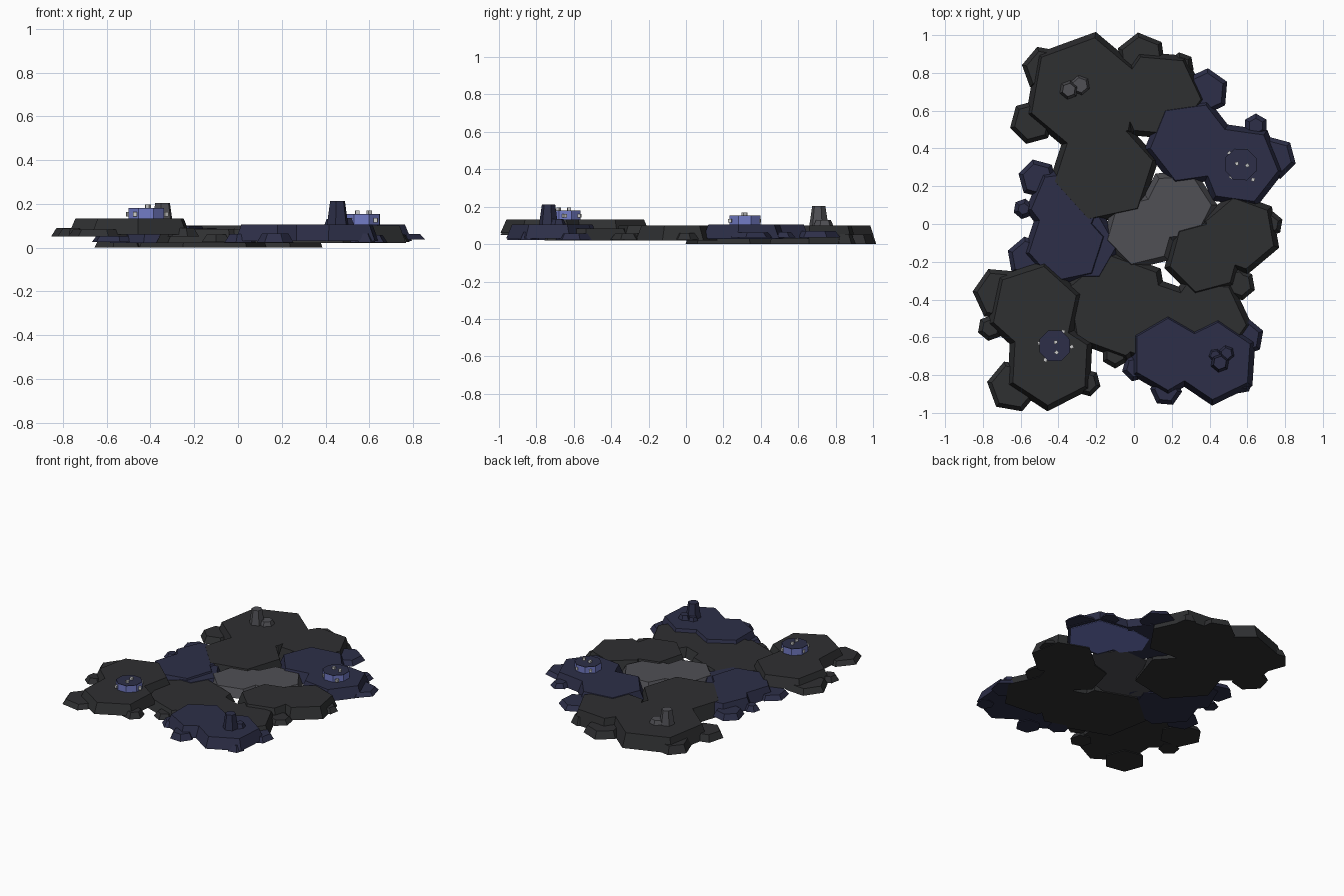
import bpy, bmesh, math

def material(name, rgb):
    m = bpy.data.materials.new(name)
    m.diffuse_color = (*rgb, 1)
    return m

DARK = material("dark_stone", (0.028, 0.029, 0.031))
NAVY = material("navy_stone", (0.026, 0.028, 0.065))
GREY = material("grey_stone", (0.08, 0.08, 0.09))
BLUE = material("blue_stone", (0.17, 0.20, 0.56))
PALE = material("pale_stone", (0.7, 0.7, 0.7))

def frustum(bm, x, y, r, rot, z0, z1, flare=0.032, n=6):
    """Tapered prism: r is the top radius, flare widens the base."""
    rings = []
    for rad, z in ((r + flare, z0), (r, z1)):
        rings.append([bm.verts.new((x + rad * math.cos(math.radians(rot) + 2 * math.pi * i / n),
                                    y + rad * math.sin(math.radians(rot) + 2 * math.pi * i / n), z))
                      for i in range(n)])
    bm.faces.new(rings[0][::-1])
    bm.faces.new(rings[1])
    for i in range(n):
        j = (i + 1) % n
        bm.faces.new((rings[0][i], rings[0][j], rings[1][j], rings[1][i]))

def build(name, mat, parts):
    bm = bmesh.new()
    for p in parts:
        frustum(bm, *p)
    me = bpy.data.meshes.new(name)
    bm.to_mesh(me)
    bm.free()
    me.materials.append(mat)
    ob = bpy.data.objects.new(name, me)
    bpy.context.collection.objects.link(ob)

def plates(name, mat, z0, z1, main, z0s=0, z1s=0, rim=()):
    """Cluster of large slabs (x, y, r, rot) with lower small slabs around its rim."""
    build(name, mat, [(*m, z0, z1) for m in main] +
          [(*s, z0s, z1s - 0.004 * (i % 3), 0.025) for i, s in enumerate(rim)])

# back plateau
plates("back_plateau", DARK, 0.0, 0.10,
       [(-0.26, 0.69, 0.30, 80), (-0.16, 0.28, 0.265, 12), (0.13, 0.68, 0.225, 55)],
       0.0, 0.055,
       [(-0.47, 0.82, 0.10, 50), (0.04, 0.88, 0.11, 38), (-0.54, 0.54, 0.095, 15),
        (0.25, 0.84, 0.045, 40), (0.02, 0.84, 0.10, 10)])
# right navy plates
plates("right_navy_plates", NAVY, 0.03, 0.105,
       [(0.30, 0.43, 0.215, 8), (0.56, 0.31, 0.205, 52)],
       0.036, 0.07,
       [(0.38, 0.70, 0.10, 25), (0.645, 0.52, 0.04, 30), (0.745, 0.35, 0.09, 45)])
build("right_blue_underside", BLUE, [(0.56, 0.31, 0.215, 52, 0.027, 0.04, 0.0),
                                     (0.38, 0.38, 0.15, 8, 0.0275, 0.04, 0.0)])
# right dark plates
plates("right_dark_plates", DARK, 0.02, 0.10,
       [(0.56, -0.05, 0.19, 40), (0.375, -0.175, 0.19, 15)],
       0.025, 0.06, [(0.72, 0.0, 0.045, 20), (0.56, -0.32, 0.06, 40)])
# centre
plates("centre_grey_plates", GREY, 0.03, 0.09,
       [(0.035, -0.04, 0.18, 14), (0.23, 0.09, 0.18, 3)])
# front dark floor
plates("front_dark_floor", DARK, 0.02, 0.084,
       [(-0.09, -0.43, 0.27, 40), (0.085, -0.51, 0.22, 41), (0.375, -0.515, 0.22, 55)],
       0.025, 0.06, [(-0.10, -0.69, 0.05, 30), (0.54, -0.31, 0.06, 10)])
# left navy plates
plates("left_navy_plates", NAVY, 0.02, 0.099,
       [(-0.36, 0.10, 0.185, 7), (-0.36, -0.11, 0.20, 12)],
       0.025, 0.065,
       [(-0.51, 0.24, 0.08, 45), (-0.585, 0.08, 0.03, 20), (-0.56, -0.18, 0.09, 40)])
plates("left_navy_step", NAVY, 0.03, 0.087, [(-0.275, -0.12, 0.18, 0)])
# front navy plates
plates("front_navy_plates", NAVY, 0.03, 0.106,
       [(0.18, -0.69, 0.19, 30), (0.43, -0.725, 0.205, 26)],
       0.022, 0.065,
       [(0.17, -0.88, 0.06, 55), (0.01, -0.76, 0.05, 15), (0.59, -0.60, 0.075, 20),
        (0.57, -0.84, 0.035, 10)])
# front left raised plates
plates("front_left_plateau", DARK, 0.06, 0.132,
       [(-0.525, -0.45, 0.23, 18), (-0.445, -0.74, 0.22, 27)],
       0.05, 0.09,
       [(-0.71, -0.37, 0.12, 55), (-0.76, -0.55, 0.045, 20), (-0.64, -0.86, 0.115, 50),
        (-0.25, -0.84, 0.05, 45)])

# rock spires
build("back_spire", GREY, [(-0.345, 0.71, 0.036, 20, 0.095, 0.203, 0.016),
                           (-0.285, 0.735, 0.04, 40, 0.095, 0.13, 0.015)])
build("front_spire", NAVY, [(0.455, -0.735, 0.036, 20, 0.10, 0.212, 0.016),
                            (0.49, -0.685, 0.03, 40, 0.10, 0.135, 0.015),
                            (0.43, -0.695, 0.025, 10, 0.10, 0.13, 0.012)])

# blue pedestals with navy caps and pale studs
def pedestal(name, x, y, z, r, studs):
    build(name + "_body", BLUE, [(x, y, r, 22, z - 0.005, z + 0.046, 0.0, 8)])
    build(name + "_cap", NAVY, [(x, y, r, 22, z + 0.046, z + 0.049, 0.0, 8)])
    parts = []
    for i, (dx, dy) in enumerate(studs):
        inside = math.hypot(dx, dy) < r * 0.8
        base = z + 0.045 if inside else z + 0.01
        parts.append((x + dx, y + dy, 0.013, 25 * i, base, base + 0.02, 0.0, 4))
    build(name + "_studs", PALE, parts)

pedestal("right_pedestal", 0.565, 0.315, 0.105, 0.09,
         [(-0.06, 0.06), (0.03, 0.075), (-0.02, 0.005), (0.035, -0.005), (-0.05, -0.065), (0.065, -0.08)])
pedestal("left_pedestal", -0.42, -0.645, 0.132, 0.088,
         [(-0.015, 0.07), (0.045, 0.075), (0.005, 0.02), (0.09, -0.005), (0.01, -0.035),
          (-0.05, -0.075), (-0.08, 0.015)])
